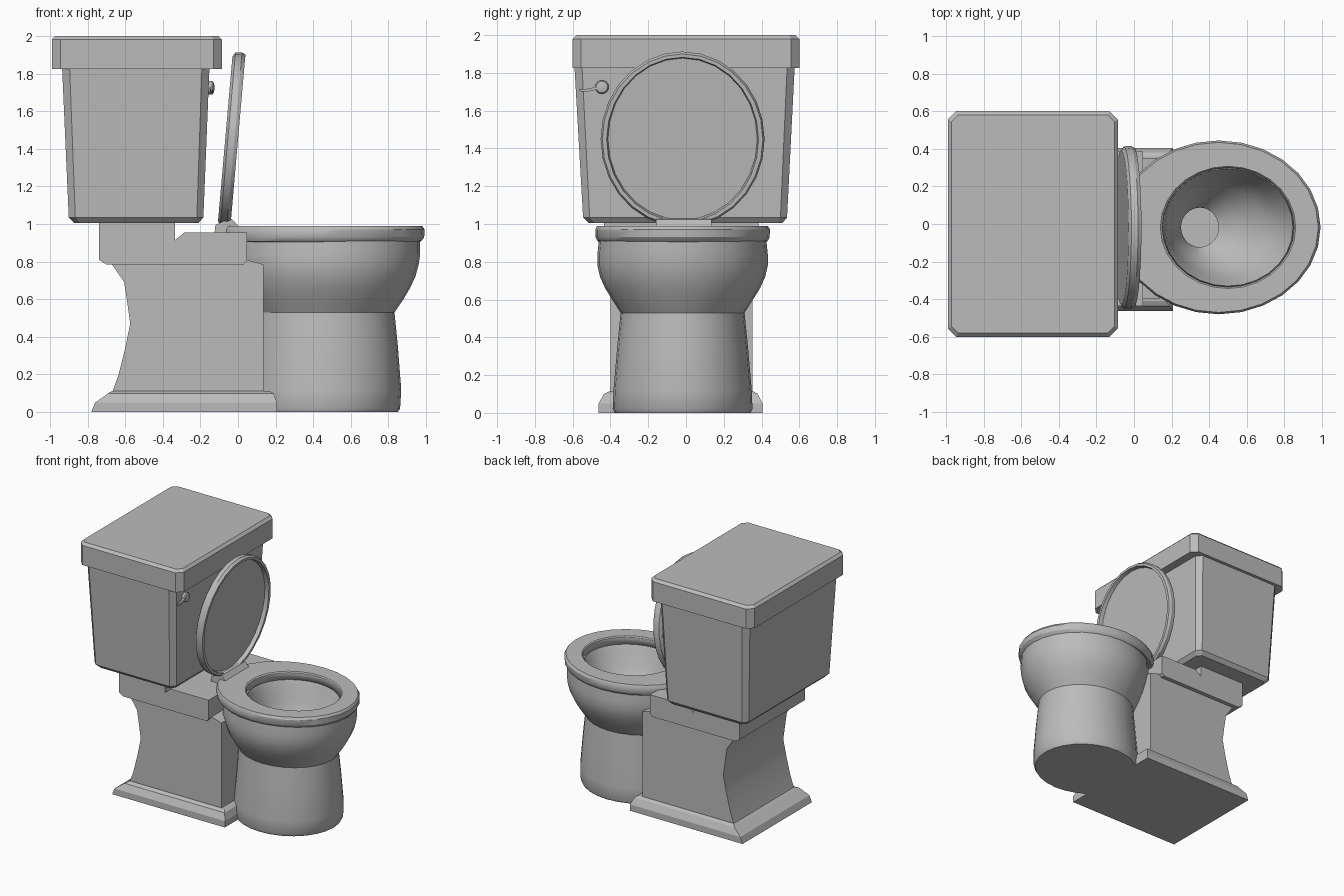
import bpy, bmesh, math

YC = -0.018  # centre line of bowl and seat

# Mid-grey ceramic for every part
grey = bpy.data.materials.new("grey_ceramic")
grey.diffuse_color = (0.5, 0.5, 0.5, 1)


def loft(name, rings, smooth=False):
    """Skin a stack of equal-length point rings and cap both ends."""
    bm = bmesh.new()
    loops = [[bm.verts.new(p) for p in ring] for ring in rings]
    n = len(loops[0])
    for a, b in zip(loops, loops[1:]):
        for i in range(n):
            j = (i + 1) % n
            bm.faces.new((a[i], a[j], b[j], b[i]))
    bm.faces.new(loops[0][::-1])
    bm.faces.new(loops[-1])
    bmesh.ops.recalc_face_normals(bm, faces=bm.faces)
    mesh = bpy.data.meshes.new(name)
    bm.to_mesh(mesh)
    bm.free()
    mesh.materials.append(grey)
    ob = bpy.data.objects.new(name, mesh)
    bpy.context.collection.objects.link(ob)
    if smooth:
        bpy.ops.object.select_all(action='DESELECT')
        ob.select_set(True)
        bpy.context.view_layer.objects.active = ob
        bpy.ops.object.shade_smooth_by_angle(angle=math.radians(30))
    return ob


def oval(x0, x1, b, z, yc=YC, n=28):
    cx, a = (x0 + x1) / 2, (x1 - x0) / 2
    return [(cx + a * math.cos(t), yc + b * math.sin(t), z)
            for t in (2 * math.pi * i / n for i in range(n))]


def rect(x0, x1, y0, y1, z, c=0):
    """Rectangle ring, with chamfered corners when c > 0."""
    if not c:
        return [(x0, y0, z), (x1, y0, z), (x1, y1, z), (x0, y1, z)]
    return [(x0 + c, y0, z), (x1 - c, y0, z), (x1, y0 + c, z), (x1, y1 - c, z),
            (x1 - c, y1, z), (x0 + c, y1, z), (x0, y1 - c, z), (x0, y0 + c, z)]


def prism(name, profile, y0, y1, smooth=False):
    """Extrude an x-z profile along y."""
    return loft(name, [[(x, y, z) for x, z in profile] for y in (y0, y1)], smooth)


# Tank and its lid
loft("tank", [rect(-0.87, -0.21, -0.515, 0.51, 1.005, 0.03),
              rect(-0.90, -0.184, -0.545, 0.535, 1.035, 0.035),
              rect(-0.935, -0.152, -0.59, 0.575, 1.825, 0.04)])
loft("tank_lid", [rect(-0.99, -0.085, -0.6, 0.6, 1.825, 0.045),
                  rect(-0.99, -0.085, -0.6, 0.6, 1.98, 0.045),
                  rect(-0.97, -0.105, -0.58, 0.58, 2.0, 0.035)])

# Tank support, pedestal and stepped base
prism("tank_support", [(-0.74, 1.01), (-0.335, 1.01), (-0.335, 0.915), (-0.285, 0.955),
                       (0.047, 0.955), (0.047, 0.805), (0.03, 0.785),
                       (-0.70, 0.785), (-0.74, 0.81)], -0.435, 0.385)
prism("pedestal", [(-0.67, 0.785), (-0.605, 0.69), (-0.59, 0.59), (-0.573, 0.47),
                   (-0.60, 0.34), (-0.635, 0.2), (-0.67, 0.10), (0.136, 0.10),
                   (0.136, 0.785), (0.045, 0.81)], -0.40, 0.352, True)
loft("base", [rect(-0.78, 0.208, -0.462, 0.405, 0),
              rect(-0.76, 0.208, -0.462, 0.405, 0.05),
              rect(-0.69, 0.188, -0.435, 0.38, 0.10),
              rect(-0.67, 0.17, -0.41, 0.36, 0.112)])

# Bowl: foot, outer wall, rim, then down the inside to the drain
loft("bowl", [oval(*r) for r in (
    (0.06, 0.85, 0.36, 0), (0.05, 0.862, 0.37, 0.02), (0.05, 0.868, 0.366, 0.12),
    (0.07, 0.85, 0.346, 0.35), (0.08, 0.832, 0.328, 0.53),
    (0.04, 0.88, 0.373, 0.60), (0.01, 0.915, 0.41, 0.66), (-0.01, 0.943, 0.437, 0.72),
    (-0.03, 0.96, 0.451, 0.78), (-0.03, 0.969, 0.451, 0.84), (-0.03, 0.969, 0.443, 0.92),
    (0.13, 0.87, 0.33, 0.96), (0.165, 0.83, 0.297, 0.89), (0.18, 0.78, 0.265, 0.78),
    (0.21, 0.69, 0.21, 0.68), (0.24, 0.55, 0.145, 0.60), (0.25, 0.45, 0.105, 0.54),
    (0.25, 0.45, 0.105, 0.46))], True)

# Seat ring: the profile closes on itself, so its two caps are dropped
seat = loft("seat", [oval(*r) for r in (
    (0.155, 0.845, 0.312, 0.93), (-0.07, 0.968, 0.443, 0.905), (-0.08, 0.975, 0.45, 0.91),
    (-0.09, 0.99, 0.461, 0.93), (-0.09, 0.992, 0.462, 0.972), (-0.08, 0.98, 0.452, 0.99),
    (0.14, 0.86, 0.325, 0.99), (0.15, 0.852, 0.318, 0.982),
    (0.155, 0.845, 0.312, 0.93))], True).data
bm = bmesh.new()
bm.from_mesh(seat)
bmesh.ops.delete(bm, geom=[f for f in bm.faces if len(f.verts) > 4], context='FACES_ONLY')
bmesh.ops.remove_doubles(bm, verts=bm.verts, dist=0.0005)
bmesh.ops.recalc_face_normals(bm, faces=bm.faces)
bm.to_mesh(seat)
bm.free()

# Raised seat cover with a recessed inner face, leaning slightly forward
cover = loft("seat_cover", [oval(-a, a, b, z, 0) for a, b, z in (
    (0.44, 0.41, 0.034), (0.462, 0.43, 0.02), (0.466, 0.434, -0.015),
    (0.455, 0.425, -0.034), (0.437, 0.402, -0.034), (0.43, 0.395, -0.004))], True)
cover.rotation_euler = (0, math.radians(-85), 0)
cover.location = (-0.034, YC, 1.45)

# Hinge block
prism("hinge", [(-0.125, 0.95), (-0.12, 0.995), (-0.05, 1.028), (-0.03, 1.025),
                (0.0, 0.99), (0.03, 0.985), (0.03, 0.95)], -0.16, 0.135)


# Flush handle: round knob and tapered lever
def disc(x, r):
    return [(x, -0.445 + r * math.cos(t), 1.725 + r * math.sin(t))
            for t in (math.pi * i / 8 for i in range(16))]


loft("flush_knob", [disc(-0.19, 0.026), disc(-0.157, 0.026), disc(-0.157, 0.036),
                    disc(-0.138, 0.036), disc(-0.13, 0.03), disc(-0.126, 0.015)], True)
loft("flush_lever", [[(-0.14 + sx * t, y, z + sz * t)
                      for sx, sz in ((-1, -1), (1, -1), (1, 1), (-1, 1))]
                     for y, z, t in ((-0.46, 1.725, 0.011), (-0.50, 1.712, 0.007),
                                     (-0.535, 1.706, 0.008), (-0.565, 1.71, 0.004))])
